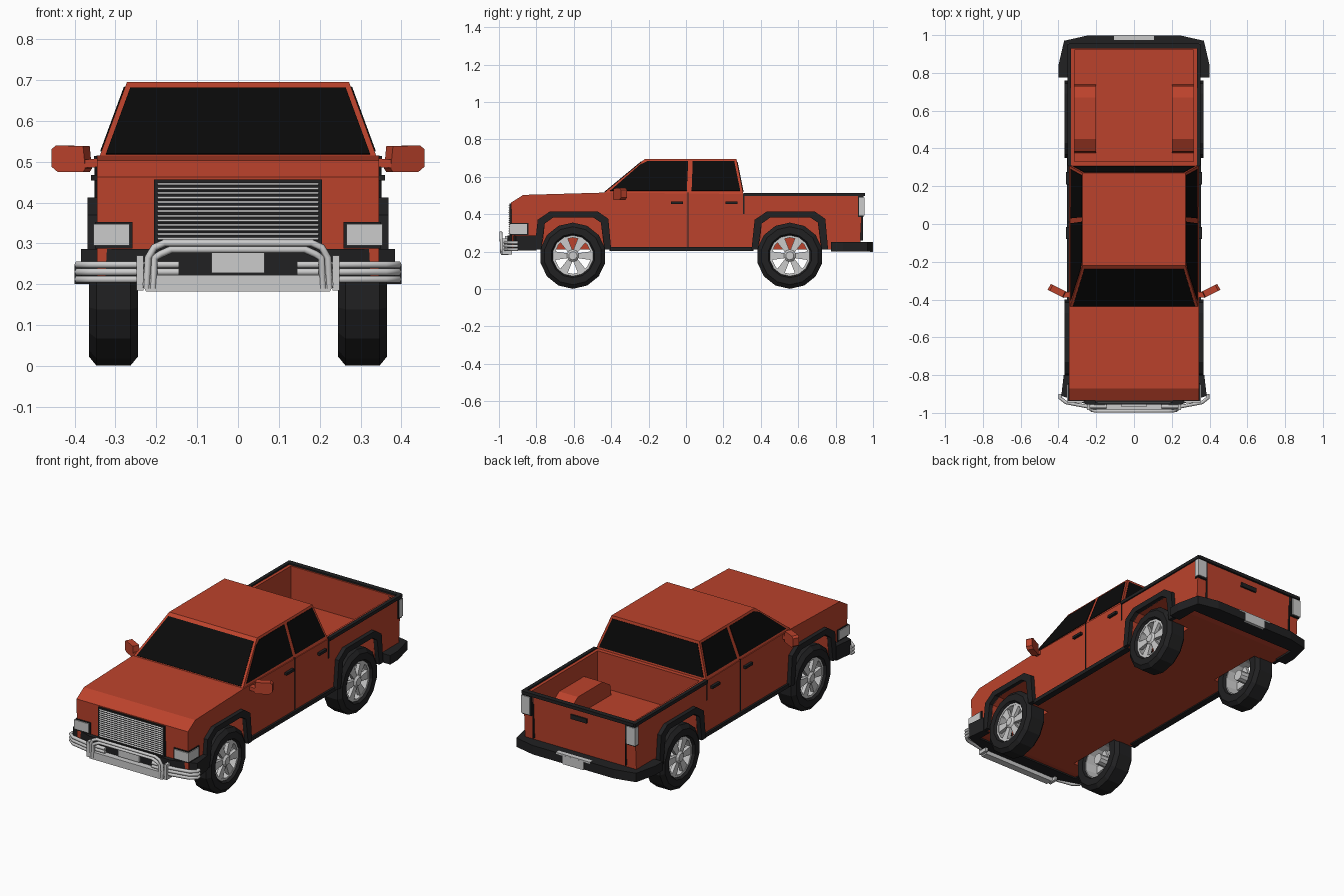
import bpy, bmesh, math
from mathutils import Vector

if "Cube" in bpy.data.objects:
    bpy.data.objects.remove(bpy.data.objects["Cube"])


def material(name, rgb):
    m = bpy.data.materials.new(name)
    m.diffuse_color = (*rgb, 1)
    m.use_nodes = True
    m.node_tree.nodes["Principled BSDF"].inputs["Base Color"].default_value = m.diffuse_color
    return m


RED = material("red_paint", (0.50, 0.055, 0.025))
BLACK = material("black_trim", (0.015, 0.015, 0.016))
GLASS = material("dark_glass", (0.003, 0.003, 0.003))


def finish(name, bm, mat=None):
    bmesh.ops.recalc_face_normals(bm, faces=bm.faces)
    me = bpy.data.meshes.new(name)
    bm.to_mesh(me)
    bm.free()
    ob = bpy.data.objects.new(name, me)
    bpy.context.collection.objects.link(ob)
    if mat:
        me.materials.append(mat)
    return ob


def skin(name, low, high, mat=None):
    """Closed solid between two matching outlines."""
    bm = bmesh.new()
    a = [bm.verts.new(p) for p in low]
    b = [bm.verts.new(p) for p in high]
    n = len(a)
    bm.faces.new(a)
    bm.faces.new(b)
    for i in range(n):
        j = (i + 1) % n
        bm.faces.new((a[i], a[j], b[j], b[i]))
    return finish(name, bm, mat)


def prism(name, pts, axis, a, b, mat=None):
    put = {"x": lambda p, d: (d, p[0], p[1]),
           "y": lambda p, d: (p[0], d, p[1]),
           "z": lambda p, d: (p[0], p[1], d)}[axis]
    return skin(name, [put(p, a) for p in pts], [put(p, b) for p in pts], mat)


def box(name, x, y, z, mat=None):
    return prism(name, [(x[0], y[0]), (x[1], y[0]), (x[1], y[1]), (x[0], y[1])], "z", z[0], z[1], mat)


def panel(name, pts, mat, t=0.003):
    v = [Vector(p) for p in pts]
    n = (v[1] - v[0]).cross(v[2] - v[0]).normalized() * t
    return skin(name, [p - n for p in v], [p + n for p in v], mat)


def lathe(name, profile, cx, cy, cz, s, n, mat=None):
    """Closed (x, r) profile revolved about an x-parallel axle."""
    bm = bmesh.new()
    rings = []
    for i in range(n):
        t = 2 * math.pi * i / n
        rings.append([bm.verts.new((s * (cx + x), cy + r * math.sin(t), cz - r * math.cos(t))) for x, r in profile])
    m = len(profile)
    for i in range(n):
        p, q = rings[i], rings[(i + 1) % n]
        for k in range(m):
            bm.faces.new((p[k], p[(k + 1) % m], q[(k + 1) % m], q[k]))
    return finish(name, bm, mat)


def tube(name, pts, r):
    cu = bpy.data.curves.new(name, "CURVE")
    cu.dimensions = "3D"
    cu.bevel_depth = r
    cu.bevel_resolution = 1
    cu.use_fill_caps = True
    sp = cu.splines.new("POLY")
    sp.points.add(len(pts) - 1)
    for p, co in zip(sp.points, pts):
        p.co = (*co, 1)
    ob = bpy.data.objects.new(name, cu)
    bpy.context.collection.objects.link(ob)
    return ob


def boolean(ob, other, op):
    m = ob.modifiers.new(op.lower(), "BOOLEAN")
    m.operation = op
    m.solver = "EXACT"
    m.object = other
    other.hide_render = True
    other.hide_set(True)


FRONT, REAR, AXLE = -0.605, 0.555, 0.178
WELL = [(-0.175, 0.1), (-0.15, 0.35), (-0.105, 0.382), (0.11, 0.382), (0.15, 0.355), (0.18, 0.1)]
WELL_EDGE = [(-0.17, 0.21), (-0.15, 0.35), (-0.105, 0.382), (0.11, 0.382), (0.15, 0.355), (0.17, 0.21)]
ARCH = [(-0.205, 0.21), (-0.188, 0.37), (-0.125, 0.413), (0.135, 0.413), (0.19, 0.375), (0.205, 0.21)]


def shift(pts, d):
    return [(y + d, z) for y, z in pts]


# Main body with bed and wheel wells cut out
body = prism("body", [(-0.93, 0.22), (-0.935, 0.462), (-0.87, 0.503), (-0.45, 0.515), (0.31, 0.508),
                      (0.945, 0.505), (0.93, 0.22), (0.85, 0.21), (-0.85, 0.21)], "x", -0.345, 0.345, RED)
boolean(body, box("bed_cutter", (-0.316, 0.316), (0.33, 0.92), (0.31, 0.7)), "DIFFERENCE")
for s in (1, -1):
    hump = [(0.365, 0.25), (0.385, 0.37), (0.45, 0.41), (0.67, 0.41), (0.73, 0.37), (0.745, 0.25)]
    boolean(body, prism("bed_hump", hump, "x", s * 0.2, s * 0.33, RED), "UNION")
for s in (1, -1):
    for c in (FRONT, REAR):
        boolean(body, prism("well_cutter", shift(WELL, c), "x", s * 0.228, s * 0.5), "DIFFERENCE")

# Cab and glass
skin("cab", [(-0.342, -0.45, 0.505), (0.342, -0.45, 0.505), (0.342, 0.308, 0.505), (-0.342, 0.308, 0.505)],
     [(-0.272, -0.22, 0.695), (0.272, -0.22, 0.695), (0.272, 0.27, 0.695), (-0.272, 0.27, 0.695)], RED)


def side_x(z):
    return 0.342 - (z - 0.505) * 0.07 / 0.19


def end_y(z, base, slope):
    return base + (z - 0.505) / 0.19 * slope


for name, base, slope in (("windshield", -0.45, 0.23), ("rear_window", 0.308, -0.038)):
    panel(name, [(sx * (side_x(z) - 0.014), end_y(z, base, slope), z)
                 for sx, z in ((-1, 0.518), (1, 0.518), (1, 0.68), (-1, 0.68))], GLASS)
for s in (1, -1):
    for name, pts in (("front_door_window", [(-0.405, 0.525), (-0.245, 0.665), (-0.205, 0.683), (0.012, 0.683), (0.004, 0.525)]),
                      ("rear_door_window", [(0.03, 0.525), (0.036, 0.683), (0.258, 0.683), (0.29, 0.525)])):
        panel(name, [(s * side_x(z), y, z) for y, z in pts], GLASS)

# Trim along each side
for s in (1, -1):
    for c in (FRONT, REAR):
        prism("fender_flare", shift(ARCH + WELL_EDGE[::-1], c), "x", s * 0.34, s * 0.368, BLACK)
    box("rocker_trim", (s * 0.32, s * 0.356), (-0.41, 0.36), (0.203, 0.224), BLACK)
    box("bed_rail", (s * 0.333, s * 0.353), (0.31, 0.952), (0.496, 0.514), BLACK)
    box("cab_gap", (s * 0.33, s * 0.347), (0.305, 0.312), (0.40, 0.51), BLACK)
    box("door_seam", (s * 0.33, s * 0.346), (0.008, 0.013), (0.225, 0.515), BLACK)
    for y in (-0.08, 0.21):
        box("door_handle", (s * 0.34, s * 0.36), (y, y + 0.065), (0.454, 0.468), BLACK)
    # Side mirror
    m = prism("side_mirror", [(-0.046, -0.025), (-0.04, 0.03), (0.035, 0.032), (0.047, 0.022), (0.047, -0.02),
                              (0.03, -0.033), (-0.04, -0.033)], "y", -0.02, 0.016, RED)
    m.scale.x = s
    m.rotation_euler.z = s * math.radians(27)
    m.location = (s * 0.406, -0.352, 0.508)
    prism("mirror_arm", [(s * 0.325, 0.488), (s * 0.325, 0.51), (s * 0.375, 0.505), (s * 0.375, 0.485)], "y", -0.39, -0.36, RED)
    # Lamps
    box("headlight_housing", (s * 0.258, s * 0.35), (-0.938, -0.842), (0.288, 0.352), BLACK)
    box("headlight", (s * 0.266, s * 0.354), (-0.944, -0.85), (0.295, 0.347))
    box("tail_light_housing", (s * 0.292, s * 0.35), (0.92, 0.95), (0.385, 0.497), BLACK)
    box("tail_light", (s * 0.3, s * 0.353), (0.926, 0.955), (0.392, 0.49))

# Grille
box("grille_frame", (-0.206, 0.206), (-0.944, -0.92), (0.285, 0.457), BLACK)
for i in range(14):
    z = 0.296 + i * 0.0112
    prism("grille_slat", [(-0.94, z), (-0.951, z + 0.002), (-0.94, z + 0.0095)], "x", -0.197, 0.197)

# Tailgate details
box("tailgate_rail", (-0.345, 0.345), (0.928, 0.956), (0.496, 0.514), BLACK)
box("tailgate_handle", (-0.05, 0.05), (0.93, 0.951), (0.435, 0.46), BLACK)
for x in (-0.285, 0.285):
    box("tailgate_seam", (x - 0.002, x + 0.002), (0.92, 0.9455), (0.26, 0.5), BLACK)

# Bumpers
prism("front_bumper", [(-0.372, -0.8), (-0.385, -0.91), (-0.25, -0.955), (0.25, -0.955), (0.385, -0.91), (0.372, -0.8),
                       (0.33, -0.8), (0.33, -0.88), (-0.33, -0.88), (-0.33, -0.8)], "z", 0.205, 0.286, BLACK)
prism("rear_bumper", [(-0.4, 0.775), (-0.4, 0.84), (-0.37, 0.97), (-0.25, 0.997), (0.25, 0.997), (0.37, 0.97), (0.4, 0.84),
                      (0.4, 0.775), (0.335, 0.775), (0.335, 0.9), (-0.335, 0.9), (-0.335, 0.775)], "z", 0.2, 0.25, BLACK)
box("front_plate", (-0.065, 0.065), (-0.968, -0.95), (0.228, 0.284))
box("rear_plate", (-0.065, 0.065), (0.985, 1.0), (0.197, 0.245))
box("rear_step", (-0.105, 0.105), (0.975, 0.9995), (0.243, 0.252))

# Bull bar, skid plate and corner bars
prism("skid_plate", [(-0.225, 0.182), (-0.235, 0.2), (-0.225, 0.223), (0.225, 0.223), (0.235, 0.2), (0.225, 0.182)],
      "y", -0.99, -0.95)
for inset in (0, 0.016):
    half = [(0.224 - inset, -0.985, 0.19), (0.22 - inset, -0.988, 0.265), (0.205 - inset, -0.99, 0.29 - inset),
            (0.18 - inset, -0.99, 0.301 - inset)]
    tube("bull_bar", half + [(-x, y, z) for x, y, z in half[::-1]], 0.009)
for s in (1, -1):
    box("bull_bar_bracket", (s * 0.232, s * 0.248), (-0.985, -0.93), (0.185, 0.27))
    for z in (0.212, 0.23, 0.248):
        tube("corner_bar", [(s * 0.145, -0.966, z), (s * 0.25, -0.966, z), (s * 0.36, -0.945, z),
                            (s * 0.392, -0.92, z), (s * 0.39, -0.9, z)], 0.0095)

# Wheels
TYRE = [(-0.06, 0.115), (-0.06, 0.155), (-0.042, 0.177), (0.042, 0.177), (0.06, 0.155), (0.06, 0.118), (0.045, 0.108), (-0.045, 0.108)]
RIM = [(-0.045, 0.11), (0.047, 0.11), (0.047, 0.097), (-0.045, 0.103)]
for s in (1, -1):
    for c in (FRONT, REAR):
        lathe("tyre", TYRE, 0.305, c, AXLE, s, 14, BLACK)
        lathe("rim", RIM, 0.305, c, AXLE, s, 14)
        lathe("hub", [(-0.05, 0.0001), (-0.05, 0.03), (0.045, 0.033), (0.055, 0.022), (0.055, 0.0001)], 0.305, c, AXLE, s, 10)
        for k in range(6):
            t = math.pi * k / 3
            ca, sa = math.cos(t), math.sin(t)
            pts = [(c + u * ca - v * sa, AXLE + u * sa + v * ca)
                   for u, v in ((0.02, -0.012), (0.104, -0.024), (0.104, 0.024), (0.02, 0.012))]
            prism("spoke", pts, "x", s * 0.33, s * 0.35)
